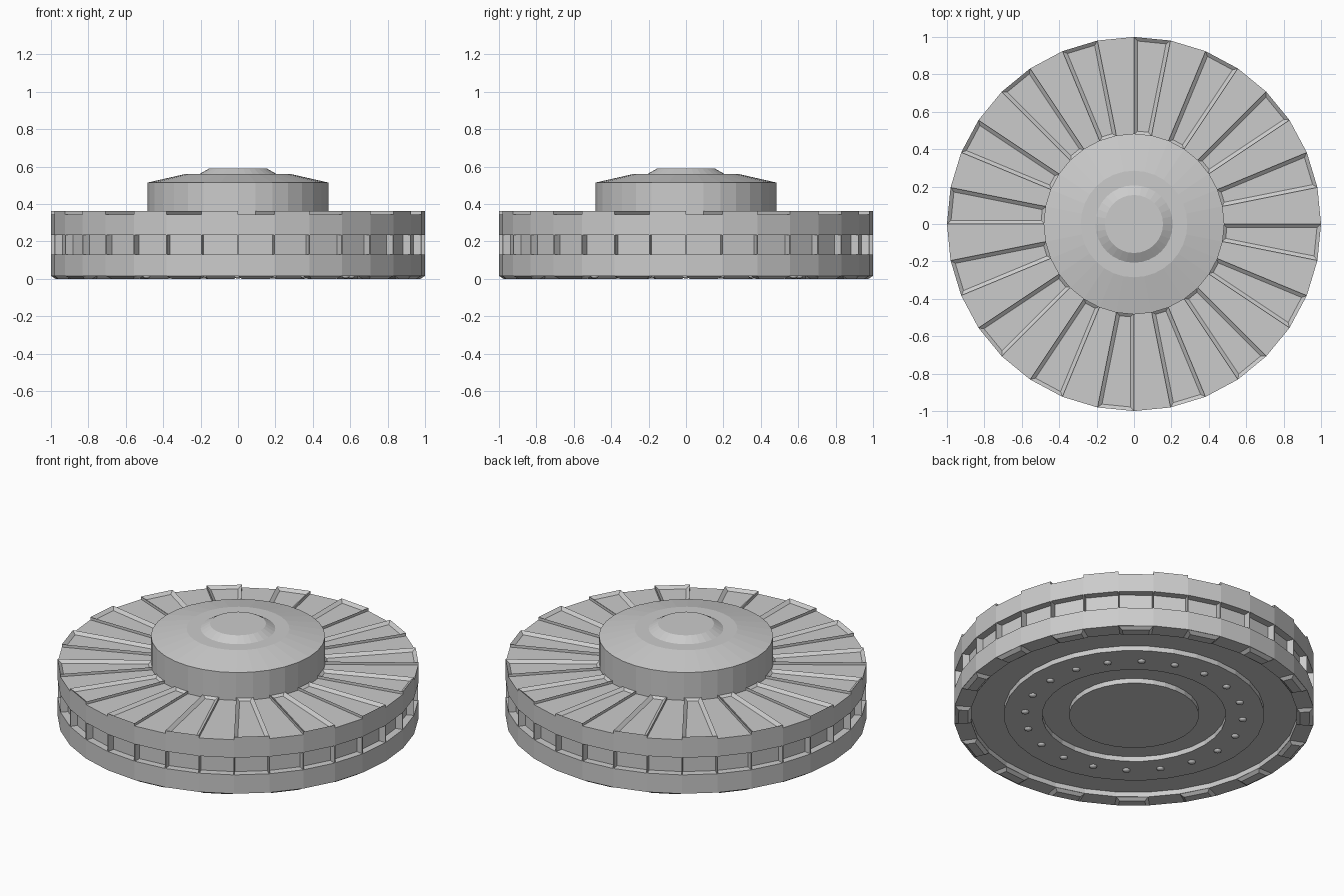
import bpy, bmesh, math
from mathutils import Matrix, Vector

SIDES = 32
STEP = 2 * math.pi / SIDES

cube = bpy.data.objects.get("Cube")
if cube:
    bpy.data.objects.remove(cube, do_unlink=True)

grey = bpy.data.materials.new("plain_grey")
grey.use_nodes = True
grey.diffuse_color = (0.6, 0.6, 0.6, 1)
grey.node_tree.nodes["Principled BSDF"].inputs["Base Color"].default_value = (0.6, 0.6, 0.6, 1)


def finish(name, bm):
    bmesh.ops.recalc_face_normals(bm, faces=bm.faces)
    mesh = bpy.data.meshes.new(name)
    bm.to_mesh(mesh)
    bm.free()
    mesh.materials.append(grey)
    obj = bpy.data.objects.new(name, mesh)
    bpy.context.collection.objects.link(obj)
    return obj


def polar(r, a, z):
    return Vector((r * math.cos(a), r * math.sin(a), z))


def lathe(name, profile):
    """Revolve a closed (radius, height) outline around z."""
    bm = bmesh.new()
    verts = [bm.verts.new((r, 0, z)) for r, z in profile]
    edges = [bm.edges.new(pair) for pair in zip(verts, verts[1:])]
    bmesh.ops.spin(bm, geom=verts + edges, axis=(0, 0, 1), cent=(0, 0, 0),
                   steps=SIDES, angle=2 * math.pi)
    bmesh.ops.remove_doubles(bm, verts=bm.verts, dist=0.0005)
    return finish(name, bm)


def sector(bm, index, r0, r1, z0, z1):
    """Wedge block filling one side of the disc; returns its z1 face."""
    a, b = index * STEP, (index + 1) * STEP
    rings = [[bm.verts.new(polar(r, t, z)) for r, t in ((r0, a), (r1, a), (r1, b), (r0, b))]
             for z in (z0, z1)]
    for i in range(4):
        j = (i + 1) % 4
        bm.faces.new((rings[0][i], rings[0][j], rings[1][j], rings[1][i]))
    bm.faces.new(rings[0][::-1])
    return bm.faces.new(rings[1])


# Main disc: stepped underside, rim and recessed window band
lathe("disc_hull", [
    (0, .015), (.36, .015), (.36, .045), (.51, .045), (.51, .015),
    (.722, .015), (.722, .045), (.905, .045), (.905, .015), (1, .015),
    (1, .13), (.957, .13), (.957, .235), (1, .235), (1, .345), (0, .345)])

# Central drum with shallow roof and raised cap
lathe("center_drum", [(0, .34), (.483, .34), (.483, .515), (.285, .56),
                      (.207, .56), (.155, .59), (0, .59)])

# Raised top panels on every second side, each with a sunken tray
bm = bmesh.new()
for i in range(1, SIDES, 2):
    top = sector(bm, i, .478, 1, .34, .362)
    top.normal_update()
    bmesh.ops.inset_region(bm, faces=[top], thickness=.02, use_even_offset=True)
    bmesh.ops.translate(bm, verts=top.verts, vec=(0, 0, -.016))
finish("top_panels", bm)

# Tapered blocks under the rim on the sides between
bm = bmesh.new()
for i in range(0, SIDES, 2):
    foot = sector(bm, i, .905, 1, .016, 0)
    center = foot.calc_center_median()
    for v in foot.verts:
        radial = Vector((v.co.x, v.co.y, 0)).normalized()
        side = center - v.co
        side -= radial * side.dot(radial)
        v.co += side.normalized() * .02
        v.co += radial * (.018 if v.co.xy.length < center.xy.length else -.025)
finish("underside_blocks", bm)

# Thin fins between the windows
bm = bmesh.new()
for i in range(SIDES):
    spot = Matrix.Rotation(i * STEP, 4, 'Z') @ Matrix.Translation((.972, 0, .1825))
    bmesh.ops.create_cube(bm, size=1, matrix=spot @ Matrix.Diagonal((.054, .006, .108, 1)))
finish("window_fins", bm)

# Ring of small domed bolts on the underside
bm = bmesh.new()
BOLTS = 20
for i in range(BOLTS):
    spot = Matrix.Translation(polar(.605, i * 2 * math.pi / BOLTS, .015))
    bmesh.ops.create_uvsphere(bm, u_segments=10, v_segments=6, radius=.022,
                              matrix=spot @ Matrix.Diagonal((1, 1, .6, 1)))
bolts = finish("underside_bolts", bm)
bolts.data.shade_smooth()
